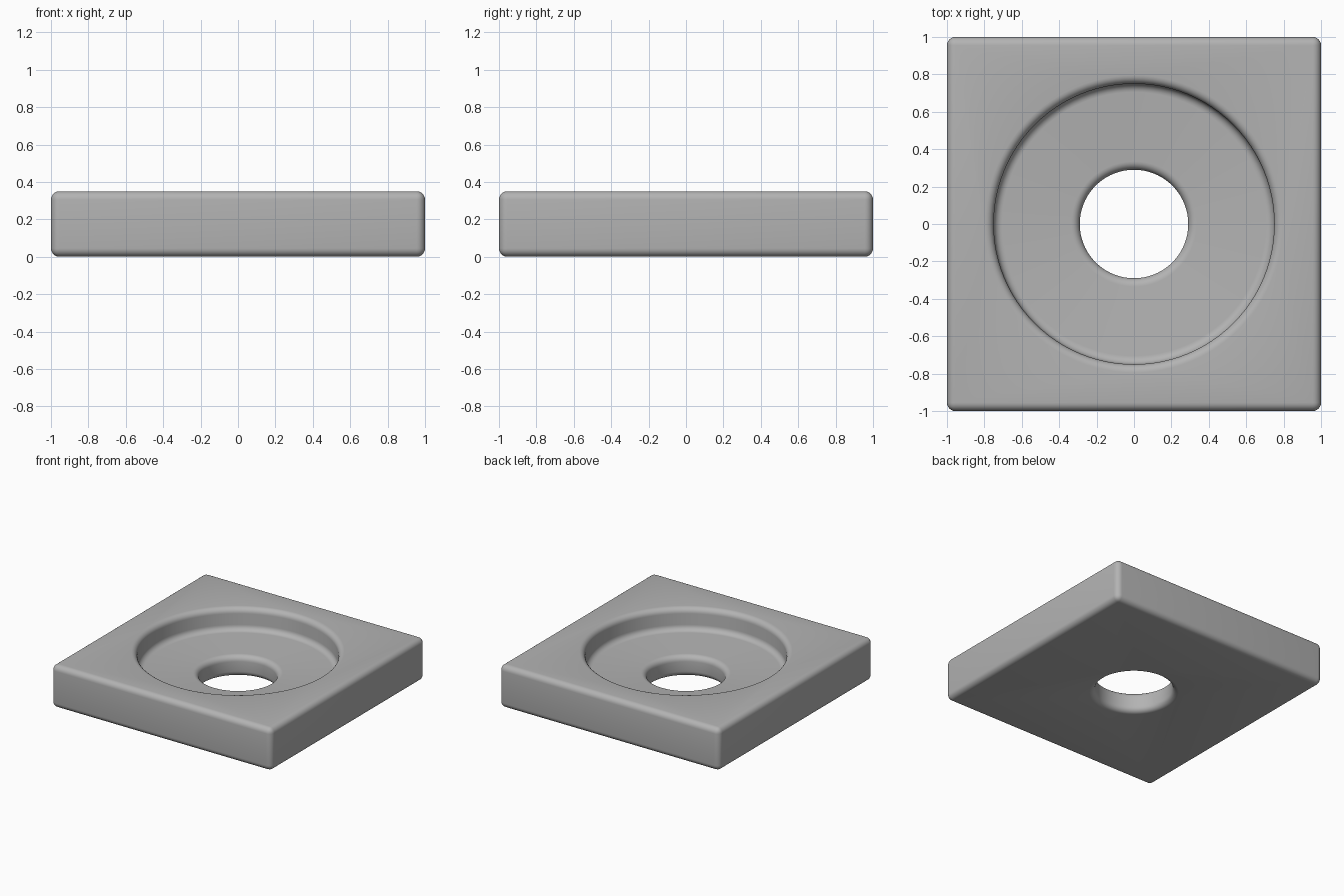
import bpy
import math

WIDTH, HEIGHT, FLOOR = 2.0, 0.35, 0.17
RECESS, HOLE, ROUND = 0.75, 0.29, 0.045

old = bpy.data.objects.get("Cube")
if old:
    bpy.data.objects.remove(old, do_unlink=True)

grey = bpy.data.materials.new("plain grey")
grey.use_nodes = True
grey.diffuse_color = (0.45, 0.45, 0.45, 1)
grey.node_tree.nodes["Principled BSDF"].inputs["Base Color"].default_value = grey.diffuse_color


def arc(cx, cz, start, end, steps=6):
    """Quarter-round profile points (radius, height), angles in degrees."""
    angles = [math.radians(start + (end - start) * i / steps) for i in range(steps + 1)]
    return [(cx + ROUND * math.cos(a), cz + ROUND * math.sin(a)) for a in angles]


def lathe(name, profile, segments=96):
    """Closed solid of revolution around z."""
    verts, faces, rows = [], [], len(profile)
    for s in range(segments):
        a = 2 * math.pi * s / segments
        verts += [(r * math.cos(a), r * math.sin(a), z) for r, z in profile]
        t = (s + 1) % segments
        faces += [(s * rows + i, t * rows + i, t * rows + i + 1, s * rows + i + 1)
                  for i in range(rows - 1)]
    faces.append([s * rows for s in reversed(range(segments))])
    faces.append([s * rows + rows - 1 for s in range(segments)])
    mesh = bpy.data.meshes.new(name)
    mesh.from_pydata(verts, [], faces)
    mesh.materials.append(grey)
    obj = bpy.data.objects.new(name, mesh)
    bpy.context.collection.objects.link(obj)
    return obj


# Square block with rounded edges
bpy.ops.mesh.primitive_cube_add(size=1, location=(0, 0, HEIGHT / 2))
plate = bpy.context.object
plate.name = "counterbored_plate"
plate.scale = (WIDTH, WIDTH, HEIGHT)
bpy.ops.object.transform_apply(location=True, scale=True)
plate.data.materials.append(grey)
bevel = plate.modifiers.new("rounded_edges", 'BEVEL')
bevel.width = ROUND
bevel.segments = 6

# Round recess and through hole with eased rims, cut as one turned profile
profile = [(HOLE + ROUND, -0.1)]
profile += arc(HOLE + ROUND, ROUND, 270, 180)
profile += arc(HOLE + ROUND, FLOOR - ROUND, 180, 90)
profile += arc(RECESS - ROUND, FLOOR + ROUND, 270, 360)
profile += arc(RECESS + ROUND, HEIGHT - ROUND, 180, 90)
profile += [(RECESS + ROUND, HEIGHT + 0.1)]
cutter = lathe("recess_cutter", profile)
cutter.hide_render = True

cut = plate.modifiers.new("recess_and_hole", 'BOOLEAN')
cut.object = cutter
cut.operation = 'DIFFERENCE'
cut.solver = 'EXACT'

# Bake the shape, drop the helper, then smooth the rounded edges
bpy.ops.object.select_all(action='DESELECT')
plate.select_set(True)
bpy.context.view_layer.objects.active = plate
for modifier in ("rounded_edges", "recess_and_hole"):
    bpy.ops.object.modifier_apply(modifier=modifier)
bpy.data.objects.remove(cutter, do_unlink=True)
bpy.ops.object.shade_smooth_by_angle(angle=math.radians(30))
